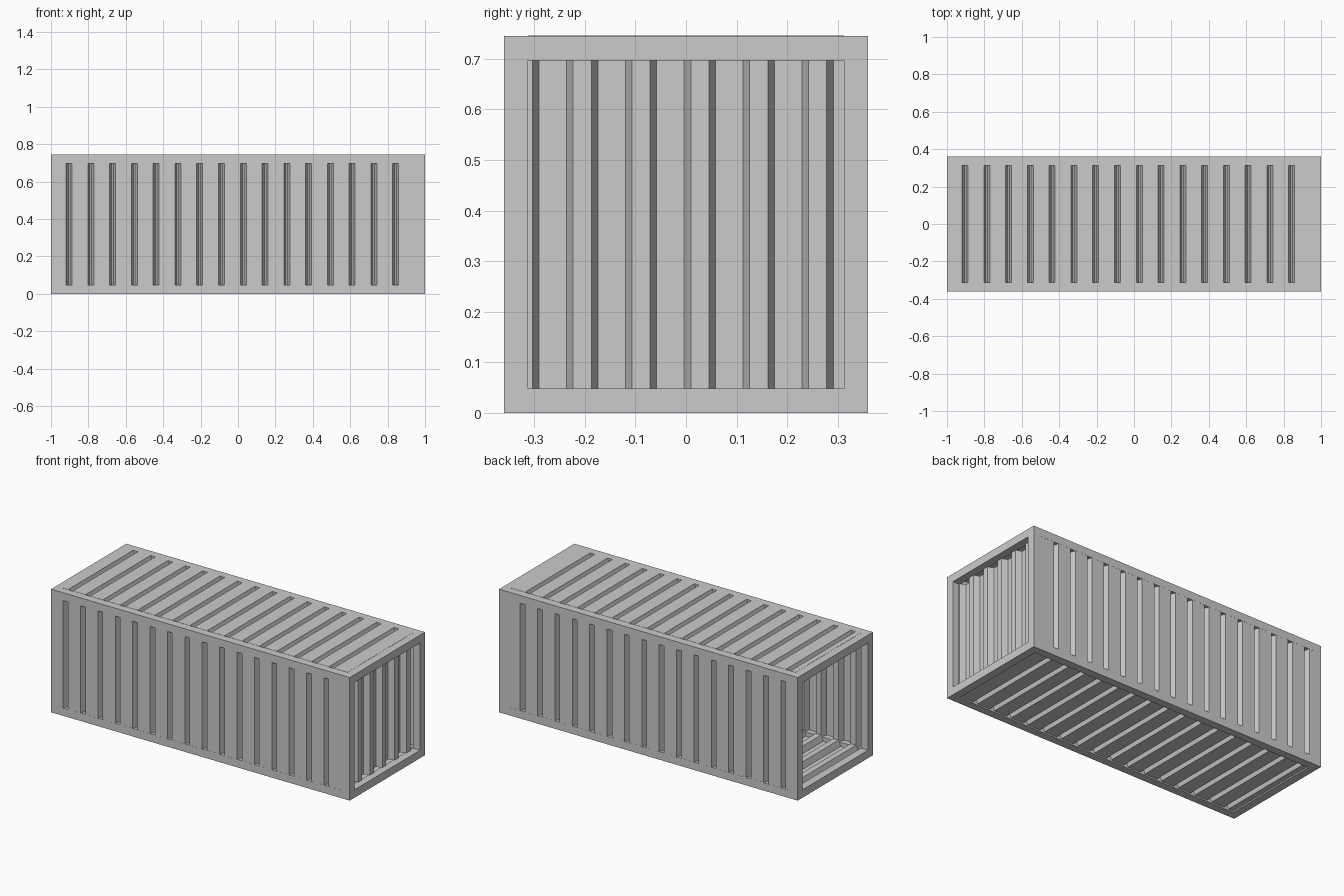
import bpy, bmesh

if "Cube" in bpy.data.objects:
    bpy.data.objects.remove(bpy.data.objects["Cube"])

L, W, H = 1.0, 0.36, 0.745      # half length, half width, height
B = 0.048                       # beam size
T, D = 0.015, 0.035             # sheet thickness, corrugation depth
PITCH = 0.1164


def add_object(name, bm):
    bmesh.ops.recalc_face_normals(bm, faces=bm.faces)
    mesh = bpy.data.meshes.new(name)
    bm.to_mesh(mesh)
    bm.free()
    obj = bpy.data.objects.new(name, mesh)
    bpy.context.collection.objects.link(obj)
    return obj


def box(name, lo, hi):
    bm = bmesh.new()
    bmesh.ops.create_cube(bm, size=1)
    for v in bm.verts:
        v.co = [lo[i] + (v.co[i] + 0.5) * (hi[i] - lo[i]) for i in range(3)]
    return add_object(name, bm)


def corrugated_line(lo, hi, first, count, base, top, h):
    """One surface of the folded sheet, as (position, height) points."""
    pts = []
    for k in range(count):
        c = first + k * PITCH
        pts += [(c - base, h), (c - top, h + D), (c + top, h + D), (c + base, h)]
    pts = [p for p in pts if lo < p[0] < hi]
    return [(lo, pts[0][1])] + pts + [(hi, pts[-1][1])]


def sheet(name, lo, hi, first, count, v0, v1, place):
    """Thick corrugated sheet; place maps (along, height, across) to xyz."""
    ridge_side = corrugated_line(lo, hi, first, count, 0.031, 0.018, 0)
    groove_side = corrugated_line(lo, hi, first, count, 0.016, 0.004, -T)
    ring = ridge_side + groove_side[::-1]
    bm = bmesh.new()
    a = [bm.verts.new(place(u, h, v0)) for u, h in ring]
    b = [bm.verts.new(place(u, h, v1)) for u, h in ring]
    n = len(ring)
    for i in range(n):
        j = (i + 1) % n
        bm.faces.new((a[i], a[j], b[j], b[i]))
    bm.faces.new(a)
    bm.faces.new(b[::-1])
    return add_object(name, bm)


# Frame: four corner posts, four long rails, four cross rails
for sx, end in ((-1, "left"), (1, "right")):
    x0, x1 = sorted((sx * L, sx * (L - B)))
    for sy, side in ((-1, "front"), (1, "back")):
        y0, y1 = sorted((sy * W, sy * (W - B)))
        box(f"{end}_{side}_post", (x0, y0, 0), (x1, y1, H))
    for z, level in ((0, "lower"), (H - B, "upper")):
        box(f"{end}_{level}_cross_rail", (x0, B - W, z), (x1, W - B, z + B))
for sy, side in ((-1, "front"), (1, "back")):
    y0, y1 = sorted((sy * W, sy * (W - B)))
    for z, level in ((0, "lower"), (H - B, "upper")):
        box(f"{side}_{level}_long_rail", (B - L, y0, z), (L - B, y1, z + B))

# Long corrugated panels, ridges pointing inward
span = (B - L, L - B, -0.903, 16)
for sy, side in ((-1, "front"), (1, "back")):
    sheet(f"{side}_wall", *span, B, H - B,
          lambda u, h, v, s=sy: (u, s * (W - 0.0005 - (h + T)), v))
sheet("roof", *span, B - W, W - B,
      lambda u, h, v: (u, v, H + 0.001 - (h + T)))
sheet("floor", *span, B - W, W - B,
      lambda u, h, v: (u, v, 0.008 + (h + T)))

# Closed right end, recessed with ridges pointing outward (left end is open)
sheet("right_end_wall", B - W, W - B, -0.3217, 6, B, H - B,
      lambda u, h, v: (0.925 + h, u, v))
